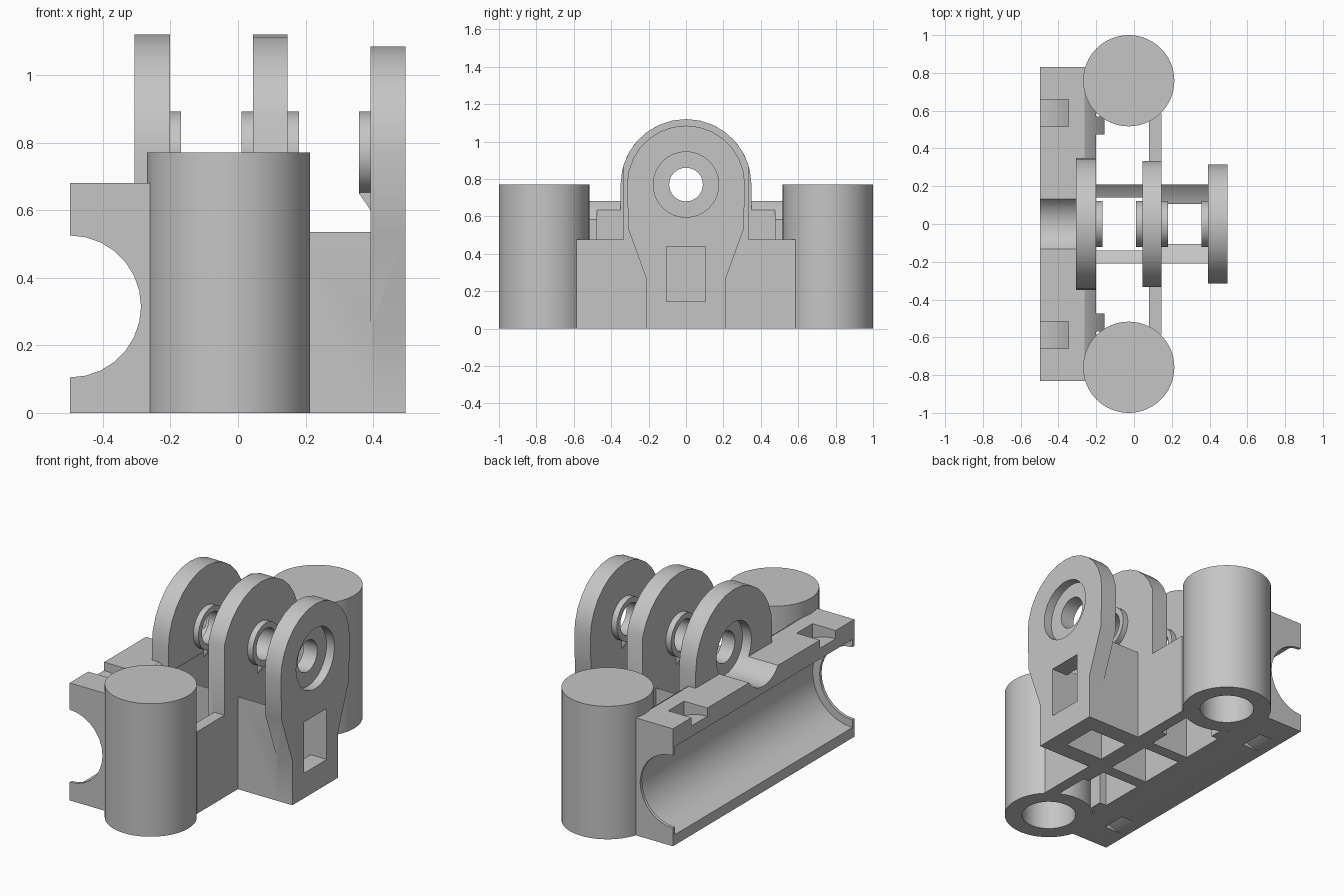
import bpy, bmesh, math

if "Cube" in bpy.data.objects:
    bpy.data.objects.remove(bpy.data.objects["Cube"])

AXIS_Z = 0.77          # height of the hinge axis
BACK = -0.497          # rear face
PIPE = (BACK, 0.315)   # x, z of the pipe cradle axis

grey = bpy.data.materials.new("light_grey")
grey.diffuse_color = (0.56, 0.56, 0.56, 1)
grey.use_nodes = True
grey.node_tree.nodes["Principled BSDF"].inputs["Base Color"].default_value = grey.diffuse_color


def prism(name, pts, a, b, axis):
    """Extrude a flat outline from a to b along x, y or z."""
    def place(p, q):
        return {"x": (q, p[0], p[1]), "y": (p[0], q, p[1]), "z": (p[0], p[1], q)}[axis]
    bm = bmesh.new()
    low = [bm.verts.new(place(p, a)) for p in pts]
    high = [bm.verts.new(place(p, b)) for p in pts]
    bm.faces.new(low)
    bm.faces.new(high)
    n = len(pts)
    for i in range(n):
        j = (i + 1) % n
        bm.faces.new((low[i], low[j], high[j], high[i]))
    bmesh.ops.recalc_face_normals(bm, faces=bm.faces)
    me = bpy.data.meshes.new(name)
    bm.to_mesh(me)
    bm.free()
    me.materials.append(grey)
    ob = bpy.data.objects.new(name, me)
    bpy.context.collection.objects.link(ob)
    return ob


def arc(c, r, start, end, n):
    return [(c[0] + r * math.cos(math.radians(start + (end - start) * i / n)),
             c[1] + r * math.sin(math.radians(start + (end - start) * i / n)))
            for i in range(n + 1)]


def rod(name, c, r, a, b, axis, n=48):
    return prism(name, arc(c, r, 0, 360, n)[:-1], a, b, axis)


def box(name, x, y, z):
    return prism(name, [(x[0], y[0]), (x[1], y[0]), (x[1], y[1]), (x[0], y[1])], z[0], z[1], "z")


def combine(ob, others, operation):
    """Apply a boolean with each of the others, then throw them away."""
    for c in others:
        c.hide_render = True
        mod = ob.modifiers.new("combine", "BOOLEAN")
        mod.operation = operation
        mod.solver = "EXACT"
        mod.object = c
        bpy.context.view_layer.objects.active = ob
        bpy.ops.object.modifier_apply(modifier=mod.name)
        bpy.data.objects.remove(c, do_unlink=True)
    return ob


def cut(ob, *cutters):
    return combine(ob, cutters, "DIFFERENCE")


def hinge_bore(r, a, b):
    return rod("bore", (0, AXIS_Z), r, a, b, "x", 32)


# Block of the pipe cradle
body = box("clamp_body", (BACK, -0.26), (-0.83, 0.83), (0, 0.68))
parts = []


# Rounded backing wall behind the cradle
def backing(name, x0, x1, y0, y1):
    angles = [math.degrees(math.acos((x - PIPE[0]) / 0.435)) for x in (x1, x0)]
    parts.append(prism(name, [(x0, 0), (x1, 0)] + arc(PIPE, 0.435, angles[0], angles[1], 5),
                       y0, y1, "y"))


backing("backing_wall", -0.262, -0.2, -0.74, 0.74)
for s in (-1, 1):
    ys = sorted((s * 0.475, s * 0.57))
    backing("backing_step", -0.21, -0.155, ys[0], ys[1])

# Towers and the low cross walls leading to them
for s in (-1, 1):
    parts.append(rod("tower", (-0.028, s * 0.7585), 0.2415, 0, 0.77, "z", 64))
    ys = sorted((s * 0.3, s * 0.585))
    parts.append(box("cross_wall", (0.08, 0.146), ys, (0, 0.475)))

# Hinge lugs
parts.append(prism("rear_lug", [(-0.35, 0.5), (0.35, 0.5)] + arc((0, AXIS_Z), 0.35, 0, 180, 14),
                   -0.307, -0.201, "x"))

side = math.degrees(math.acos(0.333 / 0.35))   # arc is trimmed by flat sides
parts.append(prism("middle_lug", [(-0.333, 0), (0.333, 0)]
                   + arc((0, AXIS_Z), 0.35, side, 180 - side, 12), 0.044, 0.146, "x"))

parts.append(prism("front_lug", [(-0.21, 0), (0.21, 0), (0.21, 0.26), (0.308, 0.53)]
                   + arc((0, AXIS_Z), 0.315, 0, 180, 14) + [(-0.308, 0.53), (-0.21, 0.26)],
                   0.392, 0.495, "x"))


# Ribs between the lugs, their tops hollowed around the hinge axis
def rib(s, inner, x0, x1):
    top = []
    for i in range(7):
        y = 0.21 + (inner - 0.21) * i / 6
        top.append((s * y, AXIS_Z - math.sqrt(0.315 ** 2 - y * y)))
    parts.append(prism("lug_rib", [(s * inner, 0), (s * 0.21, 0)] + top, x0, x1, "x"))


for s in (-1, 1):
    rib(s, 0.14, -0.205, 0.05)
    rib(s, 0.105, 0.14, 0.4)

# Spacer rings on the lug faces, each with a small wedge below
for face, tip in ((-0.201, -0.168), (0.044, 0.01), (0.146, 0.18), (0.392, 0.358)):
    root = face + math.copysign(0.01, face - tip)   # sunk into the lug
    a, b = sorted((root, tip))
    parts.append(prism("ring_wedge", [(root, 0.6), (face, 0.6), (tip, 0.65), (tip, 0.67),
                                      (root, 0.67)], -0.03, 0.03, "y"))
    parts.append(rod("spacer_ring", (0, AXIS_Z), 0.122, a, b, "x", 32))

combine(body, parts, "UNION")

# Pipe hollow with end lips, hinge bore, its end recesses and the window
cut(body,
    rod("pipe", PIPE, 0.21, -1.2, 1.2, "y", 28),
    rod("pipe_relief", PIPE, 0.255, -0.812, 0.812, "y", 28),
    hinge_bore(0.09, -0.7, 0.7),
    hinge_bore(0.16, -0.7, -0.25),
    hinge_bore(0.175, 0.445, 0.7),
    box("window", (0.385, 0.6), (-0.105, 0.105), (0.145, 0.44)))

# Tie slots with curved floors, and the tower bores open below
for s in (-1, 1):
    ys = sorted((s * 0.515, s * 0.66))
    slot = box("slot", (-0.6, -0.348), ys, (-0.1, 0.8))
    cut(slot, rod("slot_floor", PIPE, 0.317, -1, 1, "y", 64))
    cut(body, slot, rod("bore", (-0.028, s * 0.7585), 0.147, -0.1, 0.68, "z", 48))

# Smooth the round surfaces, keeping edges sharp
body.select_set(True)
bpy.context.view_layer.objects.active = body
bpy.ops.object.shade_smooth_by_angle(angle=math.radians(25))
